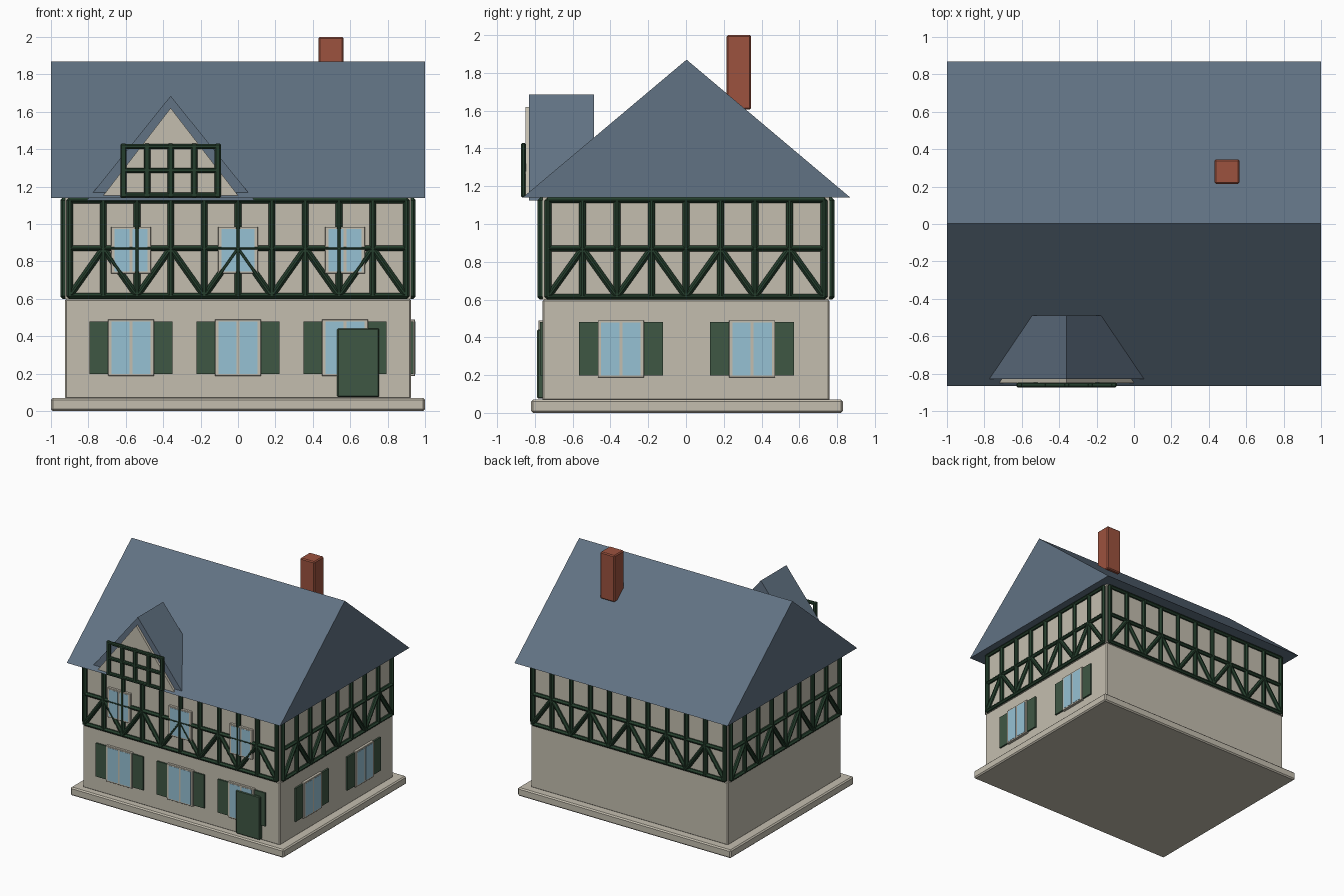
import bpy, bmesh, math
from mathutils import Matrix, Vector

cube = bpy.data.objects.get("Cube")
if cube:
    bpy.data.objects.remove(cube, do_unlink=True)


def material(name, *rgb):
    lin = [((c / 255 + 0.055) / 1.055) ** 2.4 for c in rgb] + [1]
    m = bpy.data.materials.new(name)
    m.use_nodes = True
    m.diffuse_color = lin
    bsdf = next(n for n in m.node_tree.nodes if n.type == "BSDF_PRINCIPLED")
    bsdf.inputs["Base Color"].default_value = lin
    bsdf.inputs["Roughness"].default_value = 0.8
    return m


PLASTER = material("plaster", 196, 190, 175)
SLATE = material("slate", 97, 114, 131)
TIMBER = material("timber green", 37, 63, 45)
PAINT = material("shutter green", 63, 87, 68)
GLASS = material("window glass", 150, 193, 212)
BRICK = material("brick red", 156, 82, 62)


def finish(name, bm, mat, bevel=0, turn=0):
    """Turn a bmesh into a named object, optionally bevelled and turned about z."""
    bmesh.ops.recalc_face_normals(bm, faces=bm.faces)
    me = bpy.data.meshes.new(name)
    bm.to_mesh(me)
    bm.free()
    me.materials.append(mat)
    ob = bpy.data.objects.new(name, me)
    ob.rotation_euler.z = math.radians(turn)
    bpy.context.collection.objects.link(ob)
    if bevel:
        mod = ob.modifiers.new("bevel", "BEVEL")
        mod.width = bevel
        mod.segments = 1
    return ob


def add_box(bm, x, y, z):
    """Box from (low, high) pairs."""
    size = [b - a for a, b in (x, y, z)]
    mid = Vector([(a + b) / 2 for a, b in (x, y, z)])
    bmesh.ops.create_cube(bm, size=1, matrix=Matrix.Translation(mid) @ Matrix.Diagonal((*size, 1)))


def box(name, mat, x, y, z, bevel=0, turn=0):
    bm = bmesh.new()
    add_box(bm, x, y, z)
    return finish(name, bm, mat, bevel, turn)


def prism(name, mat, profile, start, end, along):
    """Extrude a 2D profile (u, z) along the x or y axis."""
    bm = bmesh.new()
    place = (lambda u, z, t: (t, u, z)) if along == "x" else (lambda u, z, t: (u, t, z))
    face = bm.faces.new([bm.verts.new(place(u, z, start)) for u, z in profile])
    ext = bmesh.ops.extrude_face_region(bm, geom=[face])
    step = Vector(place(0, 0, end - start))
    bmesh.ops.translate(bm, vec=step, verts=[v for v in ext["geom"] if isinstance(v, bmesh.types.BMVert)])
    return finish(name, bm, mat)


def add_beam(bm, a, b, y, width=0.036, depth=0.046):
    """Straight beam between two (u, z) points on a wall facing -y."""
    a, b = Vector(a), Vector(b)
    d, c = b - a, (a + b) / 2
    turn = Matrix.Rotation(-math.atan2(d.y, d.x), 4, "Y")
    bmesh.ops.create_cube(bm, size=1, matrix=Matrix.Translation((c.x, y, c.y)) @ turn
                          @ Matrix.Diagonal((d.length, depth, width, 1)))


# Base and walls
box("foundation", PLASTER, (-1, 1), (-0.82, 0.83), (0, 0.07), 0.01)
box("ground_floor_wall", PLASTER, (-0.925, 0.925), (-0.76, 0.76), (0.065, 0.6), 0.008)
box("upper_floor_wall", PLASTER, (-0.925, 0.925), (-0.76, 0.76), (0.6, 1.145))

# Main roof, chimney, dormer
prism("main_roof", SLATE, [(-0.865, 1.14), (0.87, 1.14), (0.003, 1.87)], -1, 1, "x")
box("chimney", BRICK, (0.43, 0.565), (0.215, 0.345), (1.605, 2), 0.008)
DX = -0.36
prism("dormer_roof", SLATE, [(DX - 0.45, 1.125), (DX + 0.45, 1.125), (DX, 1.685)], -0.83, -0.488, "y")
prism("dormer_gable", PLASTER, [(DX - 0.37, 1.14), (DX + 0.37, 1.14), (DX, 1.62)], -0.85, -0.82, "y")

# Dormer timber grid
bm = bmesh.new()
for i in range(5):
    u = DX + (i - 2) * 0.126
    add_beam(bm, (u, 1.14), (u, 1.43), -0.86, 0.034, 0.026)
for z in (1.155, 1.287, 1.415):
    add_beam(bm, (DX - 0.268, z), (DX + 0.268, z), -0.86, 0.026, 0.026)
finish("dormer_timber", bm, TIMBER, 0.007)

# Timber framing on the four upper walls
LOW, MID, TOP = 0.615, 0.87, 1.125


def timber_wall(name, half, bays, distance, turn):
    bm = bmesh.new()
    step = 2 * half / bays
    posts = [-half + i * step for i in range(bays + 1)]
    for u in posts:
        add_beam(bm, (u, LOW - 0.012), (u, TOP + 0.012), -distance)
    for z in (LOW, MID, TOP):
        add_beam(bm, (-half - 0.015, z), (half + 0.015, z), -distance, 0.03)
    # zigzag braces in the lower half
    for i in range(bays):
        ends = (LOW, MID) if i % 2 == 0 else (MID, LOW)
        add_beam(bm, (posts[i], ends[0]), (posts[i + 1], ends[1]), -distance, 0.034)
    finish(name, bm, TIMBER, 0.012, turn)


timber_wall("front_timber", 0.9, 10, 0.762, 0)
timber_wall("back_timber", 0.9, 10, 0.762, 180)
timber_wall("left_timber", 0.73, 8, 0.927, 90)
timber_wall("right_timber", 0.73, 8, 0.927, 270)


# Windows: frame plate, two panes, optional shutters
def window(name, u, wall, low, high, half, out, turn=0, shutters=True):
    box(name + "_frame", PLASTER, (u - half, u + half), (-wall - out, -wall + 0.01), (low, high), 0.002, turn)
    panes = bmesh.new()
    for s in (-1, 1):
        x = sorted((u + s * 0.008, u + s * (half - 0.018)))
        add_box(panes, x, (-wall - out - 0.002, -wall), (low + 0.012, high - 0.012))
    finish(name + "_panes", panes, GLASS, 0, turn)
    if shutters:
        leaves = bmesh.new()
        for s in (-1, 1):
            x = sorted((u + s * half, u + s * (half + 0.1)))
            add_box(leaves, x, (-wall - out + 0.008, -wall + 0.01), (low + 0.01, high - 0.01))
        finish(name + "_shutters", leaves, PAINT, 0, turn)


for label, u in (("right", -0.572), ("middle", 0), ("left", 0.572)):
    window("ground_window_" + label, u, 0.76, 0.187, 0.49, 0.122, 0.02)
    window("upper_window_" + label, u, 0.76, 0.735, 0.985, 0.107, 0.021, 0, False)
for label, u in (("front", -0.345), ("back", 0.35)):
    window("side_window_" + label, u, 0.925, 0.187, 0.49, 0.122, 0.022, 90)

# Front door
box("front_door", PAINT, (0.53, 0.755), (-0.788, -0.75), (0.075, 0.442), 0.006)
